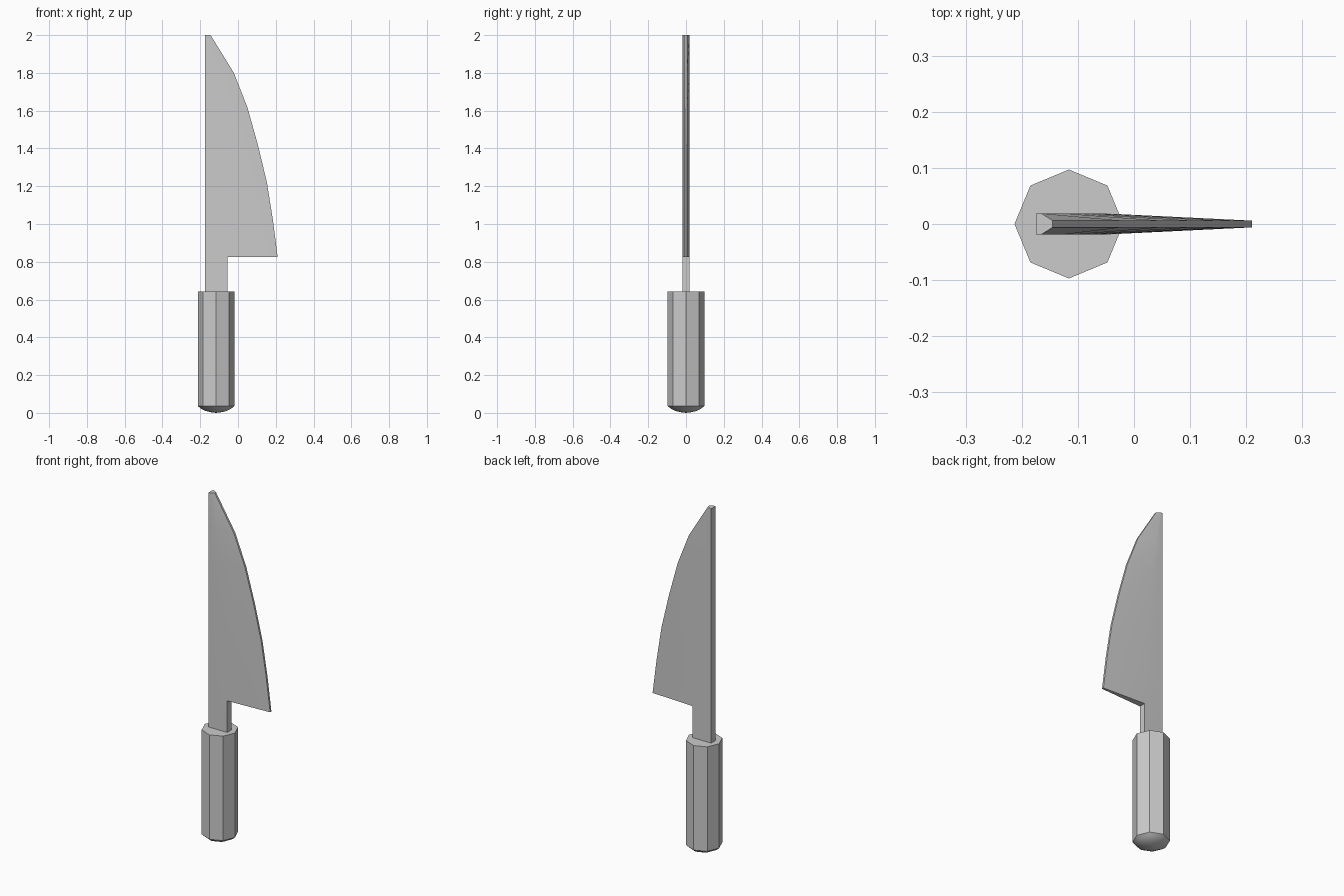
import bpy, bmesh
from math import cos, sin, tau, radians

if "Cube" in bpy.data.objects:
    bpy.data.objects.remove(bpy.data.objects["Cube"])


def finish(bm, name):
    bmesh.ops.recalc_face_normals(bm, faces=bm.faces)
    mesh = bpy.data.meshes.new(name)
    bm.to_mesh(mesh)
    bm.free()
    obj = bpy.data.objects.new(name, mesh)
    bpy.context.collection.objects.link(obj)
    bpy.ops.object.select_all(action='DESELECT')
    obj.select_set(True)
    bpy.context.view_layer.objects.active = obj
    bpy.ops.object.shade_smooth_by_angle(angle=radians(40))
    return obj


def skin(bm, sections):
    """Bridge equally sized closed sections and cap both ends."""
    rings = [[bm.verts.new(p) for p in s] for s in sections]
    n = len(rings[0])
    for a, b in zip(rings, rings[1:]):
        for i in range(n):
            j = (i + 1) % n
            bm.faces.new((a[i], a[j], b[j], b[i]))
    bm.faces.new(rings[0])
    bm.faces.new(rings[-1])
    return rings


# Octagonal handle with a shallow domed butt
GRIP_X, SIDES = -0.116, 8
bm = bmesh.new()
profile = [(0.025, 0.003), (0.055, 0.010), (0.08, 0.022), (0.097, 0.037), (0.097, 0.642)]
rings = skin(bm, [[(GRIP_X + r * cos(tau * i / SIDES), r * sin(tau * i / SIDES), z)
                   for i in range(SIDES)] for r, z in profile])
butt = next(f for f in bm.faces if all(v in rings[0] for v in f.verts))
centre = bmesh.ops.poke(bm, faces=[butt])["verts"][0]
centre.co.z = 0
finish(bm, "handle")

# Blade: thick spine strip, tapering to a narrow cutting edge
SPINE, HALF, EDGE_HALF = -0.175, 0.019, 0.006
edge_curve = [(0.21, 0.825), (0.185, 1.02), (0.153, 1.22), (0.105, 1.42),
              (0.049, 1.62), (-0.022, 1.80), (-0.145, 2.0)]


def blade_section(edge_x, z):
    inner = SPINE + 0.31 * (edge_x - SPINE)
    return [(SPINE, -HALF, z), (inner, -HALF, z), (edge_x, -EDGE_HALF, z),
            (edge_x, EDGE_HALF, z), (inner, HALF, z), (SPINE, HALF, z)]


bm = bmesh.new()
rings = skin(bm, [blade_section(x, z) for x, z in edge_curve])

# Neck: the spine strip continued down to the handle
heel = next(f for f in bm.faces if all(v in rings[0] for v in f.verts))
neck_face, _ = bmesh.utils.face_split(heel, rings[0][1], rings[0][4])
root = next(f for f in bm.faces
            if len(f.verts) == 4 and set(f.verts) == {rings[0][k] for k in (0, 1, 4, 5)})
ext = bmesh.ops.extrude_discrete_faces(bm, faces=[root])["faces"][0]
for v in ext.verts:
    v.co.z = 0.641
bmesh.ops.remove_doubles(bm, verts=bm.verts, dist=1e-5)
finish(bm, "blade")
